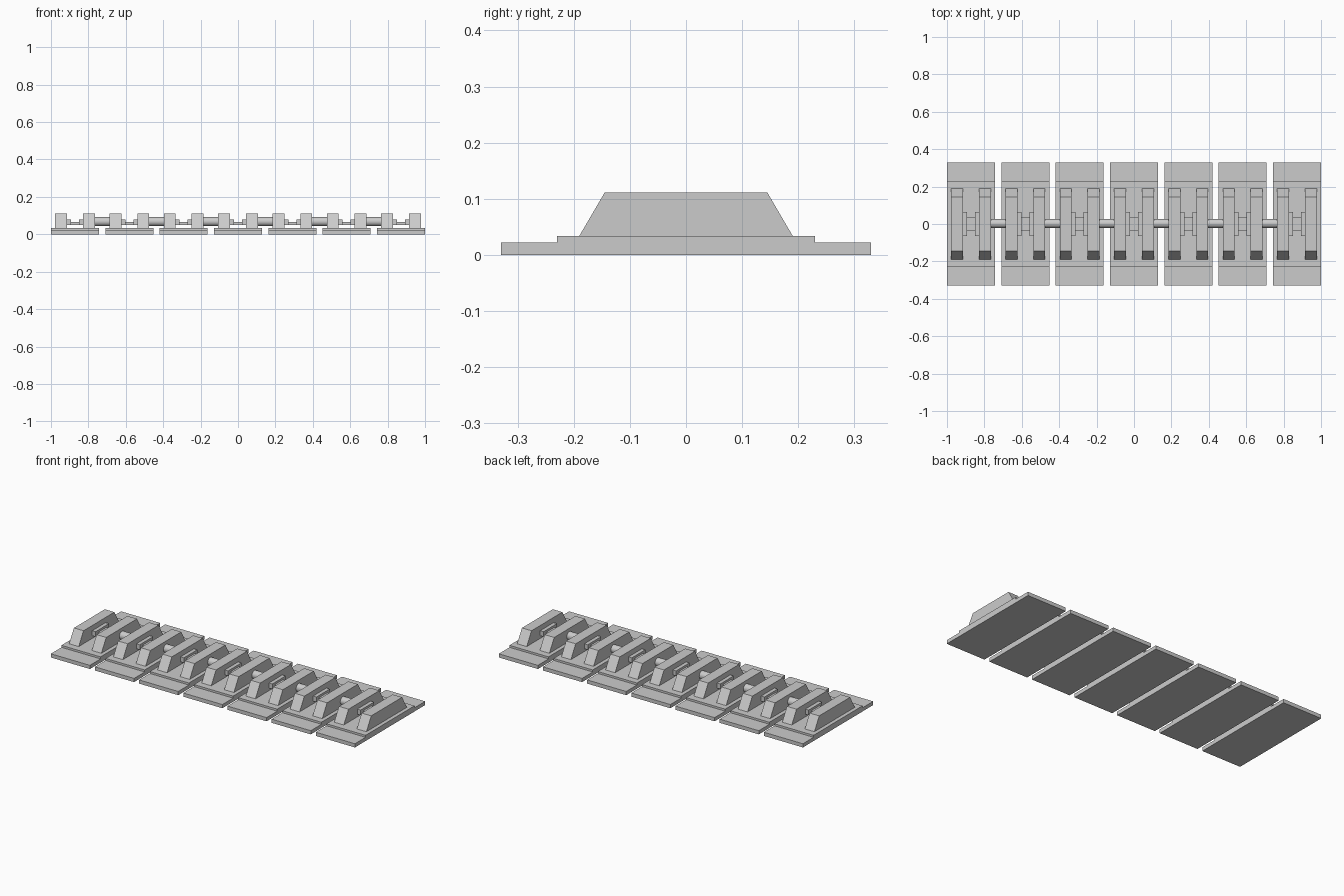
import bpy, math

if "Cube" in bpy.data.objects:
    bpy.data.objects.remove(bpy.data.objects["Cube"])

COUNT = 7
WIDTH = 0.257
PITCH = (2 - WIDTH) / (COUNT - 1)


def prism(name, profile, x0, x1):
    """Extrude a convex (y, z) profile from x0 to x1."""
    n = len(profile)
    verts = [(x, y, z) for x in (x0, x1) for y, z in profile]
    faces = [tuple(reversed(range(n))), tuple(range(n, 2 * n))]
    faces += [(i, (i + 1) % n, (i + 1) % n + n, i + n) for i in range(n)]
    mesh = bpy.data.meshes.new(name)
    mesh.from_pydata(verts, [], faces)
    obj = bpy.data.objects.new(name, mesh)
    bpy.context.collection.objects.link(obj)
    return obj


def trapezoid(bottom, top, z0, z1):
    return [(-bottom, z0), (bottom, z0), (top, z1), (-top, z1)]


def box(name, x0, x1, half_y, z0, z1):
    return prism(name, trapezoid(half_y, half_y, z0, z1), x0, x1)


for i in range(COUNT):
    c = -1 + WIDTH / 2 + i * PITCH
    # stepped track shoe
    box("shoe_plate", c - WIDTH / 2, c + WIDTH / 2, 0.33, 0, 0.022)
    box("raised_plate", c - WIDTH / 2, c + WIDTH / 2, 0.23, 0.022, 0.034)
    # paired guide ridges with inner lugs
    for s in (-1, 1):
        a, b = sorted((c + s * 0.043, c + s * 0.106))
        prism("guide_ridge", trapezoid(0.19, 0.145, 0.034, 0.111), a, b)
        a, b = sorted((c + s * 0.021, c + s * 0.043))
        box("inner_lug", a, b, 0.063, 0.05, 0.08)
    # bar joining the lugs
    box("cross_bar", c - 0.021, c + 0.021, 0.038, 0.05, 0.067)
    # hinge pin to the next link
    if i < COUNT - 1:
        bpy.ops.mesh.primitive_cylinder_add(
            vertices=32, radius=0.024, depth=PITCH - 0.212,
            location=(c + PITCH / 2, 0.003, 0.068), rotation=(0, math.pi / 2, 0))
        bpy.context.object.name = "hinge_pin"
        bpy.ops.object.shade_smooth_by_angle()
